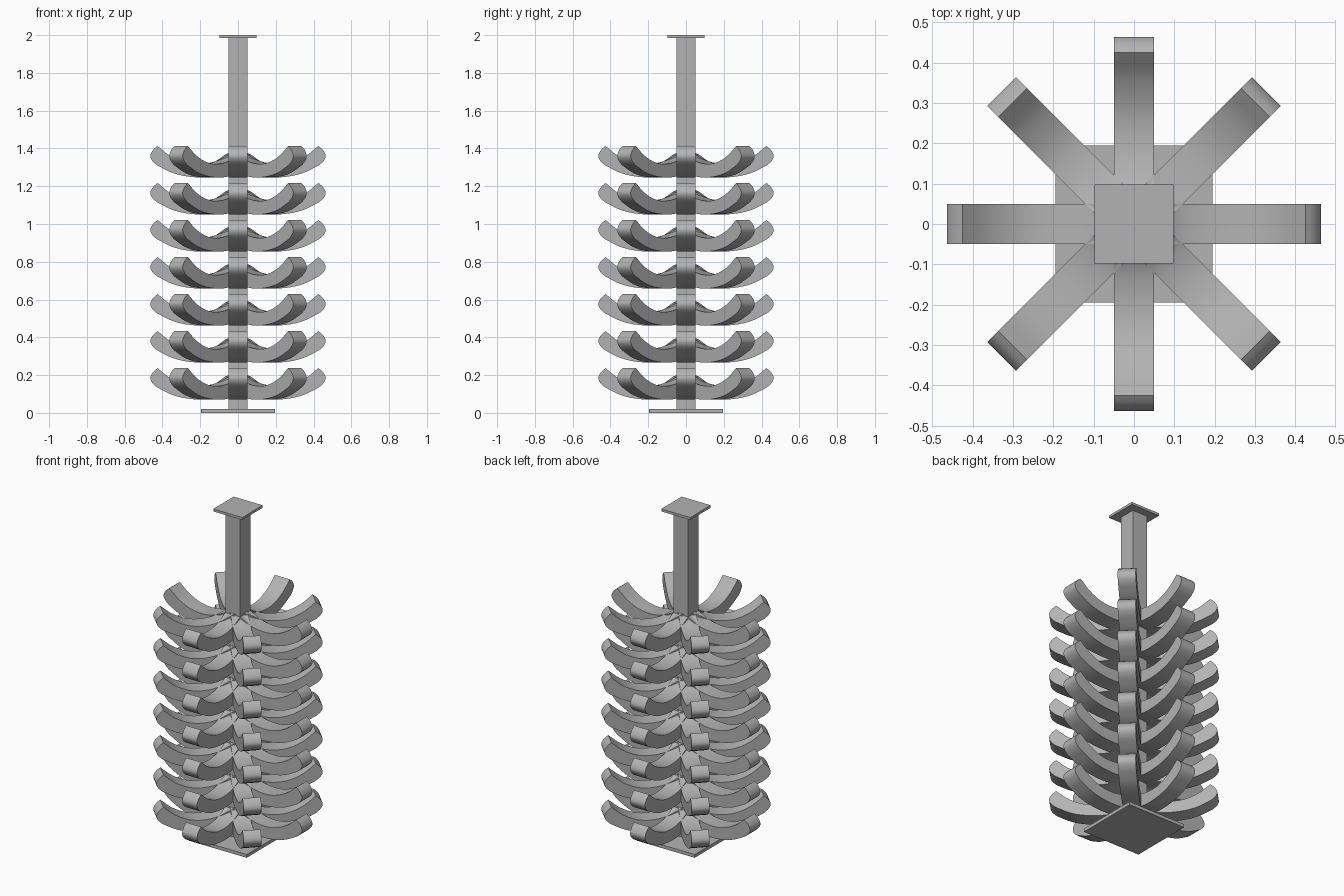
import bpy, bmesh
from math import pi, radians
from mathutils import Matrix, Vector

cube = bpy.data.objects.get("Cube")
if cube:
    bpy.data.objects.remove(cube, do_unlink=True)

GREY = (0.45, 0.45, 0.45, 1)
mat = bpy.data.materials.new("plain grey")
mat.use_nodes = True
mat.diffuse_color = GREY
mat.node_tree.nodes["Principled BSDF"].inputs["Base Color"].default_value = GREY


def add_object(name, bm):
    bmesh.ops.recalc_face_normals(bm, faces=bm.faces)
    mesh = bpy.data.meshes.new(name)
    bm.to_mesh(mesh)
    bm.free()
    mesh.materials.append(mat)
    obj = bpy.data.objects.new(name, mesh)
    bpy.context.collection.objects.link(obj)
    return obj


def box(name, width, bottom, top):
    bm = bmesh.new()
    bmesh.ops.create_cube(bm, size=1)
    bmesh.ops.scale(bm, vec=(width, width, top - bottom), verts=bm.verts)
    bmesh.ops.translate(bm, vec=(0, 0, (bottom + top) / 2), verts=bm.verts)
    return add_object(name, bm)


def smooth_curve(pts, steps=4):
    """Catmull-Rom samples through (radius, height) points."""
    p = [Vector(q) for q in pts]
    p = [2 * p[0] - p[1]] + p + [2 * p[-1] - p[-2]]
    out = []
    for a, b, c, d in zip(p, p[1:], p[2:], p[3:]):
        for i in range(steps):
            t = i / steps
            out.append(0.5 * (2 * b + (c - a) * t + (2 * a - 5 * b + 4 * c - d) * t**2
                              + (3 * b - a - 3 * c + d) * t**3))
    return out + [p[-2]]


# Square pole with its two end plates
box("base_plate", 0.39, 0, 0.02)
box("pole", 0.1, 0.01, 1.99)
box("top_plate", 0.195, 1.985, 2)

# Side profile of one upturned arm, heights above the tier's lowest point
upper = smooth_curve([(0, 0.135), (0.05, 0.12), (0.12, 0.086), (0.2, 0.072),
                      (0.28, 0.08), (0.36, 0.115), (0.425, 0.167)])
tip = smooth_curve([(0.425, 0.167), (0.448, 0.148), (0.464, 0.118),
                    (0.455, 0.09), (0.43, 0.066)], 3)
lower = smooth_curve([(0.43, 0.066), (0.35, 0.026), (0.27, 0.006),
                      (0.18, 0), (0.1, 0.01), (0, 0.035)])
outline = upper + tip[1:] + lower[1:]


def build_tier(name):
    bm = bmesh.new()
    for k in range(8):
        side = bm.faces.new([bm.verts.new((r, -0.05, z)) for r, z in outline])
        ext = bmesh.ops.extrude_face_region(bm, geom=[side], use_keep_orig=True)
        moved = [v for v in ext["geom"] if isinstance(v, bmesh.types.BMVert)]
        bmesh.ops.translate(bm, vec=(0, 0.1, 0), verts=moved)
        bmesh.ops.rotate(bm, verts=list(side.verts) + moved, cent=(0, 0, 0),
                         matrix=Matrix.Rotation(k * pi / 4, 3, "Z"))
    return add_object(name, bm)


# Seven stacked tiers of eight arms
for level in range(7):
    tier = build_tier(f"arm_tier_{level + 1}")
    tier.location.z = 0.07 + level * 0.196
    bpy.ops.object.select_all(action="DESELECT")
    tier.select_set(True)
    bpy.context.view_layer.objects.active = tier
    bpy.ops.object.shade_smooth_by_angle(angle=radians(30))
